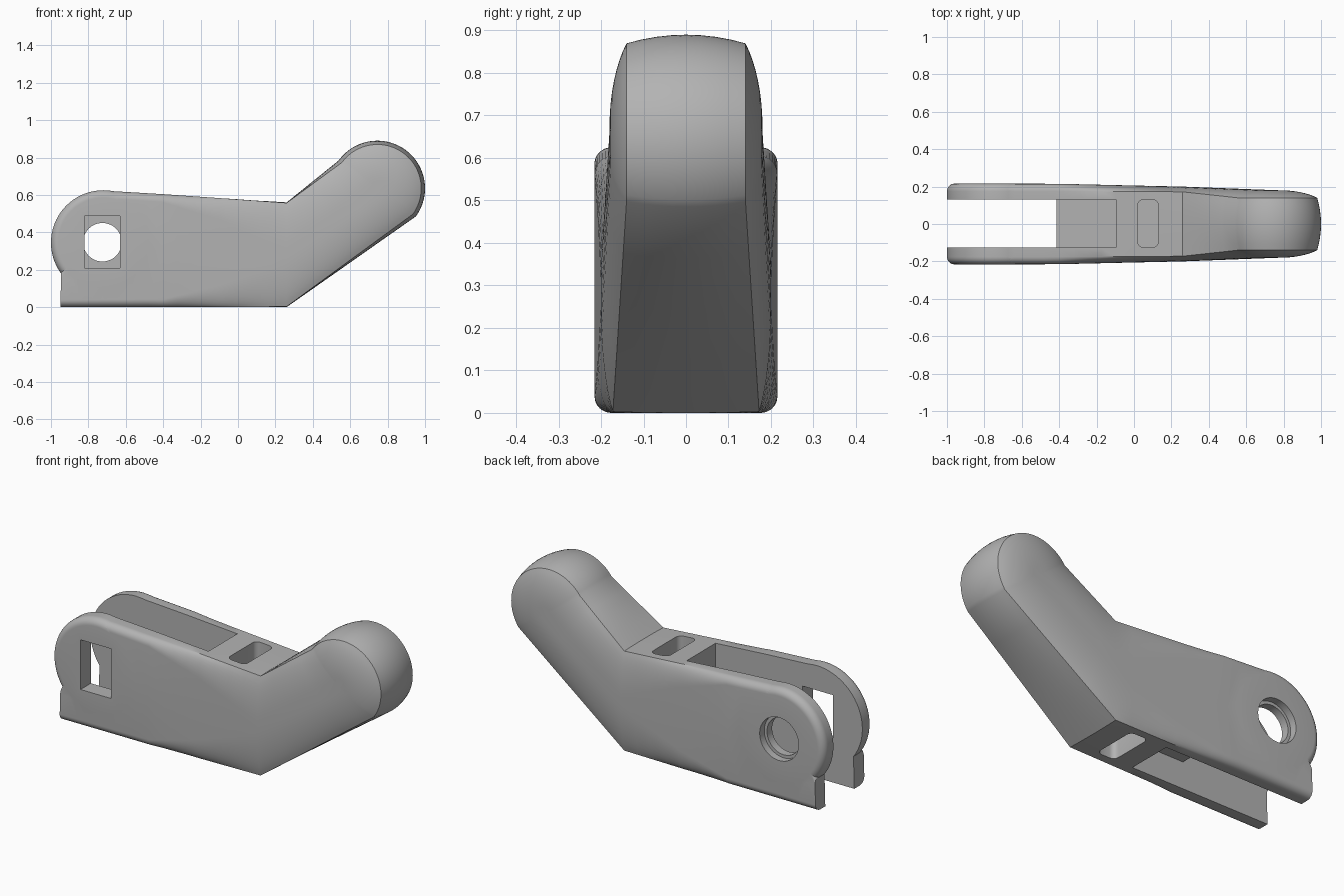
import bpy, bmesh
from math import sin, cos, radians, pi
from mathutils import Vector

cube = bpy.data.objects.get("Cube")
if cube:
    bpy.data.objects.remove(cube)

grey = bpy.data.materials.new("plain grey")
grey.use_nodes = True
COLOUR = (0.45, 0.45, 0.45, 1)
grey.diffuse_color = COLOUR
grey.node_tree.nodes["Principled BSDF"].inputs["Base Color"].default_value = COLOUR


def half_section(w, e, c, crown, bend, n=8):
    """Half outline (u, y): side at y=w, corner curve to y=e, crowned rim, mirrored."""
    a = radians(bend)
    side = [(0, w)]
    for i in range(n + 1):
        t = a * i / n
        side.append((1 - c + (c - crown) * sin(t) / sin(a),
                     w - (w - e) * (1 - cos(t)) / (1 - cos(a))))
    rim = []
    for i in range(1, n):
        s = 1 - 2 * i / n
        rim.append((1 - crown * s * s, e * s))
    return side + rim + [(u, -y) for u, y in reversed(side)]


def ring(bottom, top, half):
    """Closed cross-section between two points of the side outline."""
    b, t = Vector(bottom), Vector(top)
    mid, arm = (b + t) / 2, (t - b) / 2
    outline = half + [(-u, y) for u, y in reversed(half[1:-1])]
    return [Vector((mid.x + u * arm.x, y, mid.y + u * arm.y)) for u, y in outline]


def skin(bm, rings, closed):
    rows = [[bm.verts.new(p) for p in r] for r in rings]
    count = len(rows[0])
    for a, b in zip(rows, rows[1:]):
        for i in range(count if closed else count - 1):
            j = (i + 1) % count
            bm.faces.new((a[i], a[j], b[j], b[i]))
    return rows


def revolve(bm, centre, r, half, start, sweep, steps):
    """Turn a half section about the y axis."""
    rings = []
    for k in range(steps + 1):
        a = radians(start - sweep * k / steps)
        rings.append([Vector((centre[0] + u * r * cos(a), y, centre[1] + u * r * sin(a)))
                      for u, y in half])
    skin(bm, rings, False)


def finish(bm, name):
    bmesh.ops.remove_doubles(bm, verts=bm.verts, dist=0.0002)
    bmesh.ops.recalc_face_normals(bm, faces=bm.faces)
    mesh = bpy.data.meshes.new(name)
    bm.to_mesh(mesh)
    bm.free()
    mesh.materials.append(grey)
    ob = bpy.data.objects.new(name, mesh)
    bpy.context.collection.objects.link(ob)
    return ob


# Lever body, bent arm and rounded tip in one skin
TIP, TIP_R = Vector((0.745, 0.635)), 0.255
reach = TIP_R * Vector((cos(radians(144)), sin(radians(144))))
tip_half = half_section(0.18, 0.14, 0.85, 0.08, 50)
plate = (0.215, 0.175)
stations = [
    ring((-0.95, 0), (-0.945, 0.19), half_section(*plate, 0.4, 0, 90)),
    ring((-0.72, 0), (-0.72, 0.623), half_section(*plate, 0.13, 0, 90)),
    ring((-0.4, 0), (-0.4, 0.604), half_section(*plate, 0.14, 0, 90)),
    ring((-0.1, 0), (-0.1, 0.583), half_section(0.208, 0.175, 0.4, 0, 80)),
    ring((0.26, 0), (0.26, 0.56), half_section(0.2, 0.172, 0.9, 0.01, 60)),
    ring(TIP - reach, TIP + reach, tip_half),
]
rings = [stations[0]]
for a, b in zip(stations, stations[1:]):
    rings += [[p.lerp(q, k / 4) for p, q in zip(a, b)] for k in range(1, 5)]
bm = bmesh.new()
rows = skin(bm, rings, True)
bm.faces.new(rows[0])
revolve(bm, TIP, TIP_R, tip_half, 144, 180, 40)
lever = finish(bm, "lever_body")

# Round pivot lobe
bm = bmesh.new()
revolve(bm, (-0.72, 0.345), 0.28, half_section(0.2155, 0.175, 0.14, 0, 90), 0, 360, 72)
lobe = finish(bm, "pivot_lobe")


def box(name, x0, x1, y0, y1, z0, z1, corner=0):
    bm = bmesh.new()
    bmesh.ops.create_cube(bm, size=1)
    for v in bm.verts:
        v.co = ((x0 + x1) / 2 + v.co.x * (x1 - x0), (y0 + y1) / 2 + v.co.y * (y1 - y0),
                (z0 + z1) / 2 + v.co.z * (z1 - z0))
    if corner:
        upright = [e for e in bm.edges if abs(e.verts[0].co.z - e.verts[1].co.z) > 0.01]
        bmesh.ops.bevel(bm, geom=upright, offset=corner, segments=5, profile=0.5,
                        affect='EDGES')
    return finish(bm, name)


def drill(name, r, y0, y1):
    bm = bmesh.new()
    bmesh.ops.create_cone(bm, cap_ends=True, segments=48, radius1=r, radius2=r, depth=y1 - y0)
    for v in bm.verts:
        x, y, z = v.co
        v.co = (-0.725 + x, (y0 + y1) / 2 + z, 0.347 + y)
    return finish(bm, name)


# Fork slot, pockets and pivot holes
cutters = [
    box("fork_slot", -1.2, -0.415, -0.125, 0.13, -0.1, 1),
    box("upper_pocket", -0.5, -0.095, -0.125, 0.13, 0.3, 1),
    box("lower_pocket", -0.5, -0.095, -0.125, 0.13, -0.1, 0.15),
    box("upper_notch", 0.02, 0.13, -0.125, 0.13, 0.45, 1, 0.03),
    box("lower_notch", 0.02, 0.13, -0.125, 0.13, -0.1, 0.1, 0.03),
    box("nut_window", -0.82, -0.632, -0.4, 0, 0.21, 0.487),
    drill("bolt_hole", 0.103, 0, 0.4),
    drill("bolt_recess", 0.12, 0.175, 0.4),
]

bpy.ops.object.select_all(action='DESELECT')
bpy.context.view_layer.objects.active = lever
lever.select_set(True)
for tool in [lobe] + cutters:
    mod = lever.modifiers.new(tool.name, 'BOOLEAN')
    mod.operation = 'UNION' if tool is lobe else 'DIFFERENCE'
    mod.solver = 'EXACT'
    mod.object = tool
    bpy.ops.object.modifier_apply(modifier=mod.name)
    bpy.data.objects.remove(tool)
bpy.ops.object.shade_smooth_by_angle(angle=radians(30))
